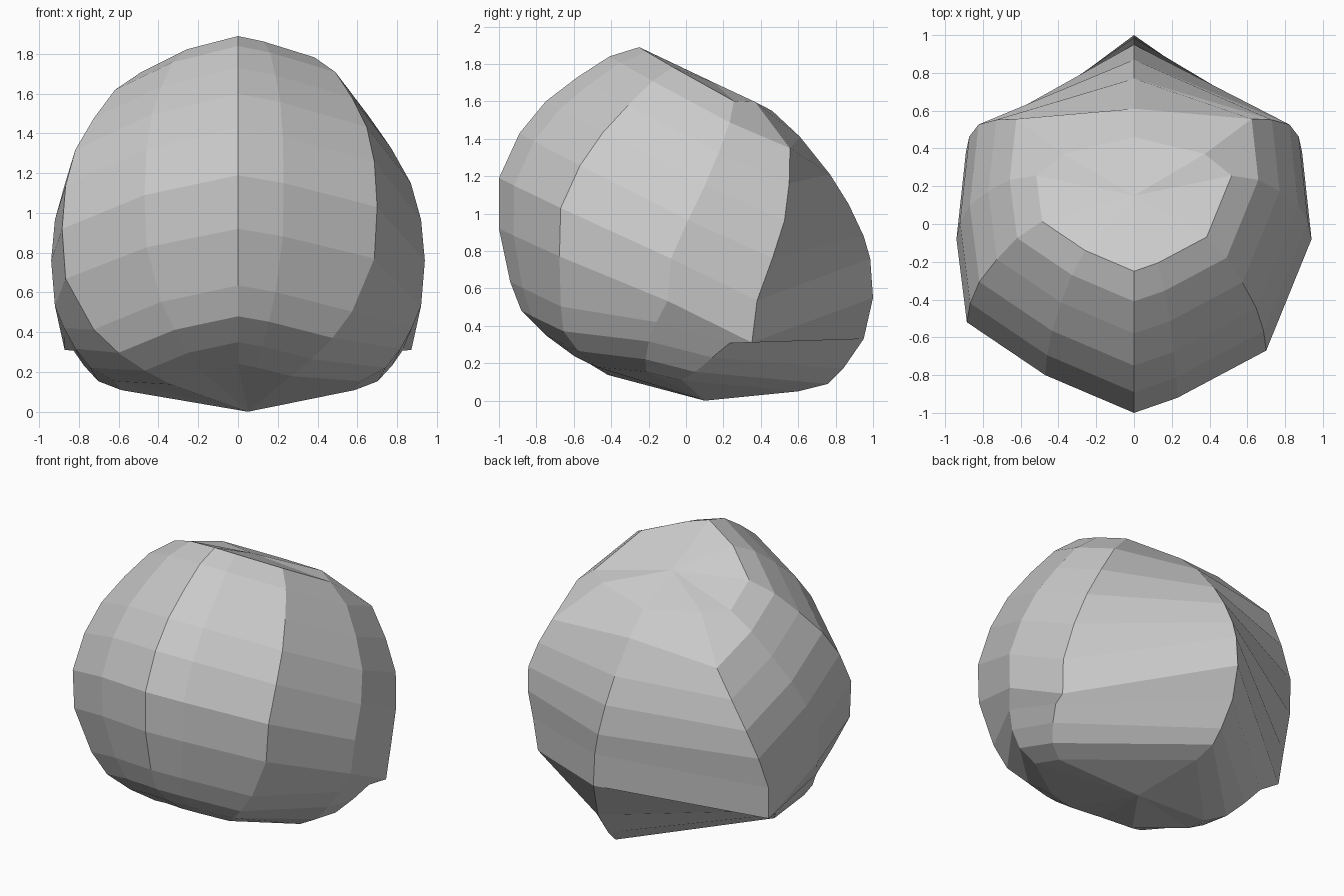
import bpy, bmesh

if "Cube" in bpy.data.objects:
    bpy.data.objects.remove(bpy.data.objects["Cube"])

# Front and back spines (y, z) of the tilted rings, top to bottom
front = [(-.25, 1.89), (-.41, 1.84), (-.58, 1.73), (-.75, 1.6), (-.89, 1.43), (-1, 1.19),
         (-1, .92), (-.94, .635), (-.88, .48), (-.75, .35), (-.6, .24)]
back = [(.46, 1.55), (.61, 1.41), (.77, 1.21), (.87, 1.05), (.95, .88), (.985, .76),
        (1, .55), (.95, .33), (.84, .17), (.76, .09), (.6, .05)]
# Ring sizes: near the front, then width, depth and drop of the sides
size = [.55, .70, .82, .925, .98, 1, .98, .82, .68, .53, .38]
wide = size[:7] + [.93, .87, .79, .66]
deep = size[:7] + [.85, .74, .58, .42]
tilt = [.12, .12, .12, .12, .1, 0, -.05, 0, 0, 0, 0]
drop = size[:6] + [.95, .5, .38, .3, .2]

# Corner offsets from the front spine on the widest ring; None is the back spine
corners = [(0, 0, 0), (.23, .08, -.04), (.7, .33, -.16), (.94, .92, -.43),
           (.89, 1.38, -.655), None, (-.89, 1.38, -.655),
           (-.94, .92, -.43), (-.885, .48, -.27), (-.47, .2, -.1)]


def corner_point(ring, corner):
    c = corners[corner]
    if c is None:
        return (0, *back[ring])
    if corner in (3, 4, 6, 7):
        sx, sy, sz = wide[ring], deep[ring], drop[ring]
        if ring == 0 and corner in (4, 6):
            sx, sy, sz = .42, .45, .40
    else:
        sx = sy = sz = size[ring]
    y, z = front[ring]
    sz += tilt[ring] * (.4 if corner in (4, 6) else 1)
    return (sx * c[0], y + sy * c[1], max(0, z + sz * c[2]))


def build_boulder():
    bm = bmesh.new()
    n = len(corners)
    rings = [[bm.verts.new(corner_point(r, i)) for i in range(n)] for r in range(len(front))]
    # Side bands
    for upper, lower in zip(rings, rings[1:]):
        for i in range(n):
            j = (i + 1) % n
            bm.faces.new((upper[i], lower[i], lower[j], upper[j]))
    # Flat sloping cap and shallow underside
    for ring, pole in ((rings[0], (0, .15, 1.7)), (rings[-1], (.05, .1, 0))):
        v = bm.verts.new(pole)
        for i in range(n):
            bm.faces.new((v, ring[i], ring[(i + 1) % n]))
    bmesh.ops.recalc_face_normals(bm, faces=bm.faces)
    mesh = bpy.data.meshes.new("boulder")
    bm.to_mesh(mesh)
    bm.free()
    bpy.context.collection.objects.link(bpy.data.objects.new("boulder", mesh))


build_boulder()
